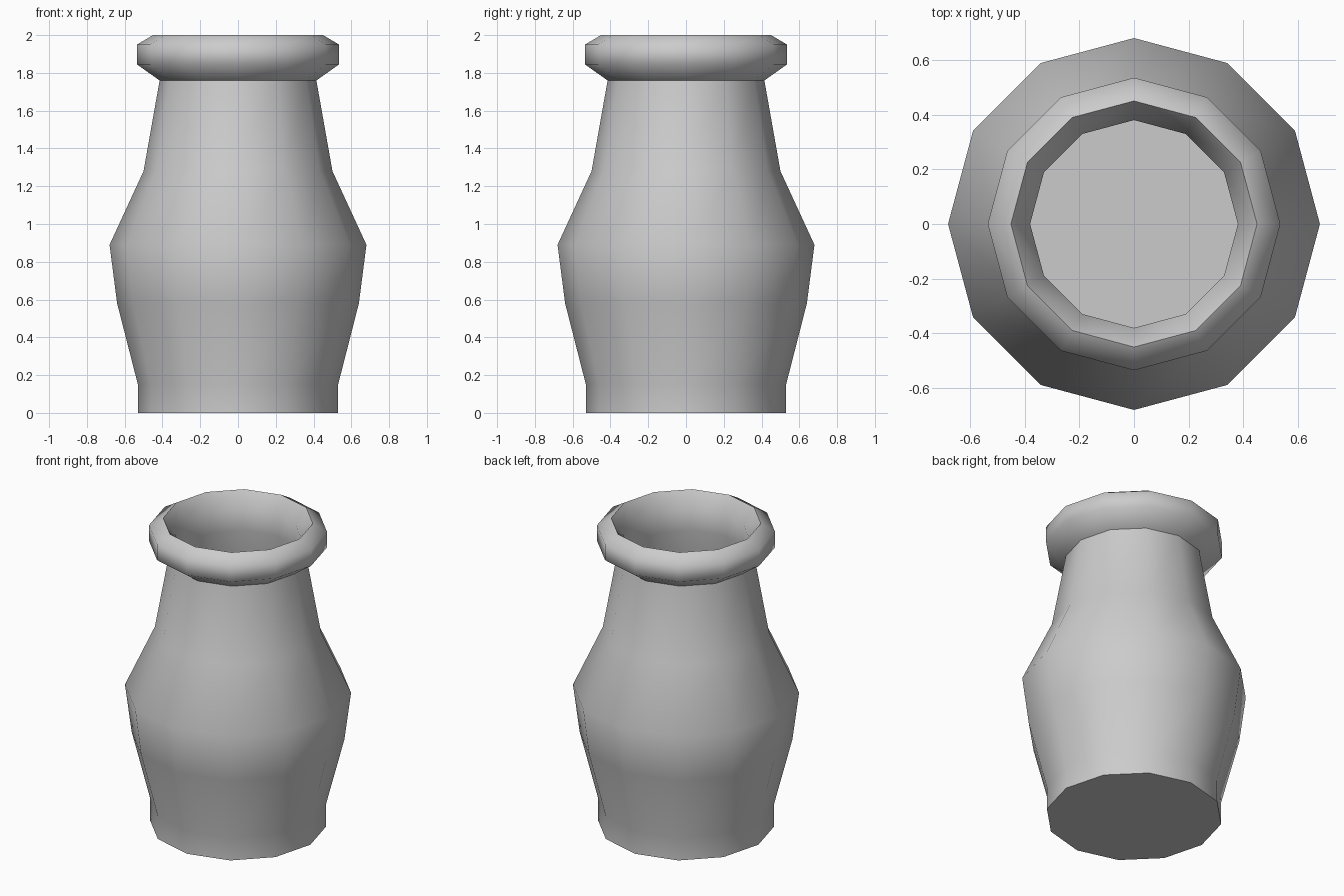
import bpy
import bmesh
from math import cos, sin, pi, radians

cube = bpy.data.objects.get("Cube")
if cube:
    bpy.data.objects.remove(cube, do_unlink=True)

SIDES = 12

# Outer wall from the foot up over the rolled lip
outer = [(0.53, 0), (0.53, 0.15), (0.64, 0.58), (0.68, 0.89), (0.5, 1.28),
         (0.415, 1.76), (0.535, 1.845), (0.535, 1.95), (0.45, 2.0)]
# Inner wall from the mouth down to the floor
inner = [(0.38, 1.9), (0.38, 1.76), (0.46, 1.28), (0.64, 0.89),
         (0.6, 0.58), (0.49, 0.15), (0.49, 0.04)]


def lathe(name, profile, material):
    """Revolve a profile around z and cap both ends with flat discs."""
    bm = bmesh.new()
    rings = [[bm.verts.new((r * cos(2 * pi * i / SIDES), r * sin(2 * pi * i / SIDES), z))
              for i in range(SIDES)] for r, z in profile]
    for a, b in zip(rings, rings[1:]):
        for i in range(SIDES):
            j = (i + 1) % SIDES
            bm.faces.new((a[i], a[j], b[j], b[i]))
    bm.faces.new(rings[0][::-1])
    bm.faces.new(rings[-1])
    bmesh.ops.recalc_face_normals(bm, faces=bm.faces[:])
    mesh = bpy.data.meshes.new(name)
    bm.to_mesh(mesh)
    bm.free()
    mesh.materials.append(material)
    obj = bpy.data.objects.new(name, mesh)
    bpy.context.collection.objects.link(obj)
    return obj


# Plain grey clay
clay = bpy.data.materials.new("grey_clay")
clay.use_nodes = True
colour = (0.6, 0.6, 0.6, 1)
clay.diffuse_color = colour
clay.node_tree.nodes["Principled BSDF"].inputs["Base Color"].default_value = colour

# Hollow jar with thin walls
jar = lathe("jar", outer + inner, clay)
bpy.ops.object.select_all(action="DESELECT")
jar.select_set(True)
bpy.context.view_layer.objects.active = jar
bpy.ops.object.shade_smooth_by_angle(angle=radians(61))
